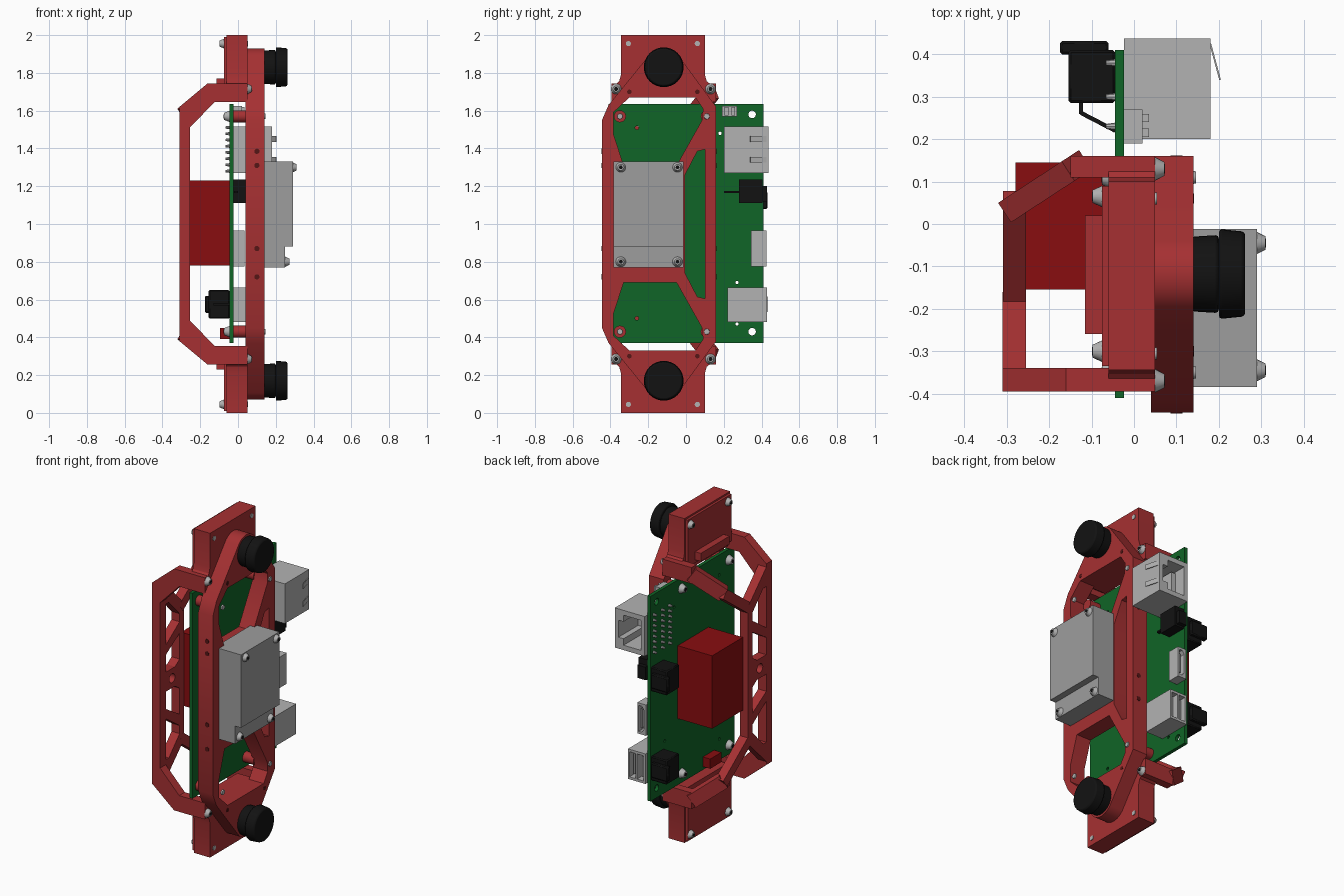
import bpy, bmesh, math
from mathutils import Matrix, Vector

if "Cube" in bpy.data.objects:
    bpy.data.objects.remove(bpy.data.objects["Cube"])

def material(name, rgb):
    m = bpy.data.materials.new(name)
    m.diffuse_color = (*rgb, 1)
    m.use_nodes = True
    m.node_tree.nodes["Principled BSDF"].inputs["Base Color"].default_value = m.diffuse_color
    return m

RED = material("frame red", (0.38, 0.03, 0.032))
DEEP = material("deep red", (0.25, 0.004, 0.005))
GREEN = material("board green", (0.005, 0.13, 0.02))
BLACK = material("black plastic", (0.006, 0.006, 0.006))
GREY = material("housing grey", (0.34, 0.34, 0.34))
SILVER = material("metal silver", (0.45, 0.45, 0.45))
HOLE = material("hole dark red", (0.09, 0.008, 0.008))

def finish(name, bm, mat):
    bmesh.ops.remove_doubles(bm, verts=bm.verts, dist=1e-5)
    bmesh.ops.recalc_face_normals(bm, faces=bm.faces)
    me = bpy.data.meshes.new(name)
    bm.to_mesh(me)
    bm.free()
    me.materials.append(mat)
    ob = bpy.data.objects.new(name, me)
    bpy.context.collection.objects.link(ob)
    return ob

def bevel(ob, w, seg=1):
    m = ob.modifiers.new("bevel", 'BEVEL')
    m.width, m.segments = w, seg

def boxes(name, mat, items):
    """items: (x0, x1, y0, y1, z0, z1)"""
    bm = bmesh.new()
    for a, b, c, d, e, f in items:
        bmesh.ops.create_cube(bm, size=1, matrix=Matrix.Translation(((a+b)/2, (c+d)/2, (e+f)/2))
                              @ Matrix.Diagonal((b-a, d-c, f-e, 1)))
    return finish(name, bm, mat)

def rods(name, mat, items, seg=20):
    """items: (x0, x1, y, z, r0, r1), cylinders or cones along x"""
    bm = bmesh.new()
    for x0, x1, y, z, r0, r1 in items:
        bmesh.ops.create_cone(bm, cap_ends=True, segments=seg, radius1=r0, radius2=r1, depth=abs(x1-x0),
                              matrix=Matrix.Translation(((x0+x1)/2, y, z))
                              @ Matrix.Rotation(math.copysign(math.pi/2, x1-x0), 4, 'Y'))
    return finish(name, bm, mat)

def beams(name, mat, items):
    """items: (start, end, width, height), square bars between two points"""
    bm = bmesh.new()
    for p, q, w, h in items:
        p, q = Vector(p), Vector(q)
        bmesh.ops.create_cube(bm, size=1, matrix=Matrix.Translation((p+q)/2)
                              @ (q-p).to_track_quat('X', 'Z').to_matrix().to_4x4()
                              @ Matrix.Diagonal(((q-p).length, w, h, 1)))
    return finish(name, bm, mat)

def plate(name, mat, loops, lo, hi, axis='X'):
    """Extruded outline with holes; loops are (y, z) for axis X, (x, z) for axis Y."""
    cu = bpy.data.curves.new(name, 'CURVE')
    cu.dimensions, cu.fill_mode, cu.extrude = '2D', 'BOTH', (hi-lo)/2
    for pts in loops:
        s = cu.splines.new('POLY')
        s.points.add(len(pts)-1)
        for p, (a, b) in zip(s.points, pts):
            p.co = (a, b, 0, 1)
        s.use_cyclic_u = True
    tmp = bpy.data.objects.new("outline", cu)
    bpy.context.collection.objects.link(tmp)
    bpy.context.view_layer.update()
    me = bpy.data.meshes.new_from_object(tmp.evaluated_get(bpy.context.evaluated_depsgraph_get()))
    bpy.data.objects.remove(tmp)
    bm = bmesh.new()
    bm.from_mesh(me)
    mid = (lo+hi)/2
    if axis == 'X':
        bm.transform(Matrix(((0, 0, 1, mid), (1, 0, 0, 0), (0, 1, 0, 0), (0, 0, 0, 1))))
    else:
        bm.transform(Matrix(((1, 0, 0, 0), (0, 0, -1, mid), (0, 1, 0, 0), (0, 0, 0, 1))))
    return finish(name, bm, mat)

def circle(y, z, r, n=16, a0=0, a1=360):
    k = n if a1-a0 == 360 else n-1
    return [(y+r*math.cos(math.radians(a0+(a1-a0)*i/k)), z+r*math.sin(math.radians(a0+(a1-a0)*i/k)))
            for i in range(n)]

def rect(a0, a1, b0, b1):
    return [(a0, b0), (a1, b0), (a1, b1), (a0, b1)]

def flip(pts):
    return [(a, 2-b) for a, b in reversed(pts)]

KY = -0.118
# front ring with knob bosses, diagonal arms and side slot
upper = [(-0.445, 1.55), (-0.41, 1.63)] + circle(KY, 1.83, 0.1, 14, 140, 40) + [(0.16, 1.62)]
window = [(-0.385, 1.59), (-0.30, 1.67), (0.05, 1.67), (0.09, 1.61), (0.085, 1.55),
          (-0.05, 1.31), (-0.33, 1.31), (-0.385, 1.48)]
slot = [(0.10, 1.395), (0.06, 1.385), (-0.005, 1.26), (-0.005, 0.74), (0.06, 0.615), (0.10, 0.605)]
plate("front_ring", RED, [upper + flip(upper), window, flip(window), slot], 0.04, 0.14)

# end blocks with fillet shoulders, rear rails and back covers
block = [(-0.344, 2), (0.10, 2), (0.10, 1.79), (0.11, 1.755), (0.13, 1.74), (0.13, 1.70), (0.08, 1.67),
         (-0.32, 1.67), (-0.37, 1.70), (-0.37, 1.74), (-0.354, 1.755), (-0.344, 1.79)]
for n, pts in (("top", block), ("bottom", flip(block))):
    plate(n + "_end_block", RED, [pts], -0.06, 0.05)
for n, s in (("top", 1), ("bottom", -1)):
    z = lambda a, b: (1+s*a, 1+s*b) if s > 0 else (1-b, 1-a)
    boxes(n + "_back_cover", RED, [(-0.075, -0.058, -0.335, 0.09, *z(0.70, 0.99)),
                                   (-0.115, -0.06, -0.26, 0.02, *z(0.72, 0.77))])
    # knobs
    c = 1 + s*0.83
    k = rods(n + "_knob", BLACK, [(0.135, 0.20, KY, c, 0.088, 0.092), (0.20, 0.262, KY, c, 0.106, 0.1)], 32)
    bevel(k, 0.008, 2)
    # handle arm that leans inward to the rear truss
    beams(n + "_handle_arm", RED, [
        ((0.05, 0.135, 1+s*0.695), (-0.15, 0.135, 1+s*0.695), 0.05, 0.10),
        ((-0.135, 0.138, 1+s*0.70), (-0.285, 0.04, 1+s*0.575), 0.055, 0.085),
        ((-0.282, 0.06, 1+s*0.585), (-0.282, -0.19, 1+s*0.40), 0.055, 0.06)])

# handle side bow
arm = [(0.05, 1.645), (0.05, 1.745), (-0.16, 1.745), (-0.31, 1.62)]
inner = [(-0.125, 0.355), (-0.255, 0.49), (-0.255, 1.51), (-0.125, 1.645)]
plate("handle_side_bow", RED, [arm + flip(arm) + inner], -0.395, -0.34, 'Y')

# rear truss with windows
tri = [(-0.35, 1.48), (-0.31, 1.48), (-0.205, 1.37), (-0.205, 1.32), (-0.35, 1.22)]
mid = [(-0.35, 1.16), (-0.205, 1.25), (-0.205, 1.09), (-0.25, 1.06), (-0.35, 1.06)]
truss = [(-0.395, 1.60), (-0.34, 1.60), (-0.16, 1.42)]
plate("rear_truss", RED, [truss + flip(truss), tri, flip(tri), mid, flip(mid),
                          circle(-0.278, 1, 0.028)], -0.31, -0.255)

# circuit board with drilled holes
drill = [circle(0.35, z, 0.02) for z in (1.58, 0.43)] + [circle(-0.26, z, 0.01, 10) for z in (1.51, 0.5)]
drill += [circle(y, z, 0.009, 10) for y, z in ((0.18, 1.48), (0.27, 0.47), (0.27, 0.69), (0.38, 0.55))]
plate("circuit_board", GREEN, [rect(-0.41, 0.41, 0.37, 1.635)] + drill, -0.045, -0.024)

# standoffs and screws
corners = [(y, z) for y in (-0.35, 0.11) for z in (0.43, 1.57)]
rods("board_standoffs", RED, [(-0.024, 0.05, y, z, 0.032, 0.032) for y, z in corners])
heads = [(-0.045, -0.075, y, z, 0.03, 0.018) for y, z in corners]
heads += [(0.138, 0.146, y, z, 0.016, 0.014) for y, z in corners]
heads += [(0.05, 0.072, y, z, 0.028, 0.016) for y in (-0.37, 0.13) for z in (0.285, 1.715)]
heads += [(-0.074, -0.098, y, z, 0.026, 0.015) for y in (-0.30, 0.065) for z in (0.045, 1.955)]
heads += [(0.05, 0.054, y, z, 0.014, 0.014) for y in (-0.305, 0.06) for z in (0.045, 1.955)]
heads += [(x, x+0.022, y, z, 0.027, 0.016) for y in (-0.345, -0.045) for x, z in ((0.288, 1.30), (0.25, 0.80))]
rods("screw_heads", SILVER, heads)
rods("screw_sockets", BLACK, [(a+(b-a)*0.9, b+(b-a)*0.04, y, z, r*0.4, r*0.4)
                              for a, b, y, z, r, _ in heads if abs(b-a) > 0.015], 6)

# small threaded holes on the ring side, shown as thin discs
for n, y in (("left", -0.4455), ("right", 0.1605)):
    bm = bmesh.new()
    for z in (0.72, 0.87, 1.31, 1.385):
        bmesh.ops.create_cone(bm, cap_ends=True, segments=12, radius1=0.014, radius2=0.014, depth=0.003,
                              matrix=Matrix.Translation((0.10, y, z)) @ Matrix.Rotation(math.pi/2, 4, 'X'))
    finish(n + "_ring_holes", bm, HOLE)
rods("ring_face_holes", HOLE, [(0.139, 0.1415, y, z, 0.012, 0.012)
                               for y in (-0.30, 0.06) for z in (0.30, 1.70)], 12)

# stepped grey housing on the front
plate("front_housing", GREY, [[(0.11, 0.77), (0.25, 0.77), (0.25, 0.88), (0.29, 0.88),
                               (0.29, 1.33), (0.11, 1.33)]], -0.385, -0.012, 'Y')

# rear heat block
boxes("rear_block", DEEP, [(-0.28, -0.044, -0.155, 0.145, 0.78, 1.23)])
boxes("rear_small_socket", DEEP, [(-0.095, -0.044, -0.21, -0.10, 0.39, 0.45)])

# network socket: open shell, back wall, contacts and springs
plate("network_socket", SILVER, [rect(-0.024, 0.18, 1.27, 1.515),
      [(0.0, 1.30), (0.12, 1.30), (0.12, 1.34), (0.155, 1.34), (0.155, 1.445), (0.12, 1.445),
       (0.12, 1.485), (0.0, 1.485)]], 0.24, 0.437, 'Y')
boxes("network_socket_back", SILVER, [(-0.024, 0.18, 0.20, 0.245, 1.27, 1.515),
                                      (0.0, 0.03, 0.24, 0.36, 1.31, 1.475)])
beams("network_socket_springs", SILVER, [((0.18, 0.425, z), (0.203, 0.34, z), 0.004, 0.03) for z in (1.34, 1.45)])
rods("network_socket_pins", SILVER, [(-0.044, -0.066, y, 1.28+0.033*i, 0.009, 0.006)
                                     for y in (0.23, 0.30, 0.38) for i in range(8)], 8)

# double data socket
plate("data_socket", SILVER, [rect(-0.024, 0.095, 0.48, 0.665), rect(-0.012, 0.033, 0.495, 0.65),
                              rect(0.043, 0.085, 0.495, 0.65)], 0.25, 0.43, 'Y')
boxes("data_socket_back", SILVER, [(-0.024, 0.095, 0.22, 0.26, 0.48, 0.665),
                                   (0.0, 0.012, 0.25, 0.41, 0.51, 0.635), (0.06, 0.07, 0.25, 0.41, 0.51, 0.635)])
# display socket
plate("display_socket", SILVER, [rect(-0.024, 0.035, 0.775, 0.965),
      [(-0.01, 0.81), (0.005, 0.79), (0.025, 0.79), (0.025, 0.95), (0.005, 0.95), (-0.01, 0.93)]], 0.37, 0.425, 'Y')
boxes("display_socket_back", SILVER, [(-0.024, 0.035, 0.345, 0.375, 0.775, 0.965),
                                      (0.008, 0.016, 0.37, 0.415, 0.81, 0.93)])
# small top socket
boxes("small_top_socket", SILVER, [(-0.024, 0.02, 0.19, 0.27, 1.57, 1.625),
                                   (-0.024, 0.035, 0.205, 0.225, 1.575, 1.62), (-0.024, 0.035, 0.24, 0.26, 1.575, 1.62)])
# audio jack and its lead
boxes("audio_jack", BLACK, [(-0.024, 0.04, 0.28, 0.405, 1.11, 1.235), (-0.024, 0.03, 0.40, 0.43, 1.12, 1.20),
                            (-0.02, 0.0, 0.20, 0.29, 1.165, 1.175)])
# rear black sockets with lever leads
for n, c in (("lower", 0.575), ("upper", 1.125)):
    b = boxes(n + "_rear_socket", BLACK, [(-0.155, -0.044, 0.285, 0.41, c-0.075, c+0.075),
                                          (-0.175, -0.06, 0.40, 0.432, c-0.045, c+0.045)])
    bevel(b, 0.006)
    beams(n + "_rear_lead", BLACK, [((-0.125, 0.29, c), (-0.125, 0.26, c), 0.01, 0.012),
                                    ((-0.125, 0.262, c), (-0.044, 0.22, c), 0.01, 0.012)])

# smooth round parts, keep edges crisp
bpy.ops.object.select_all(action='SELECT')
bpy.context.view_layer.objects.active = bpy.context.scene.objects["front_ring"]
bpy.ops.object.shade_smooth_by_angle(angle=math.radians(30))
